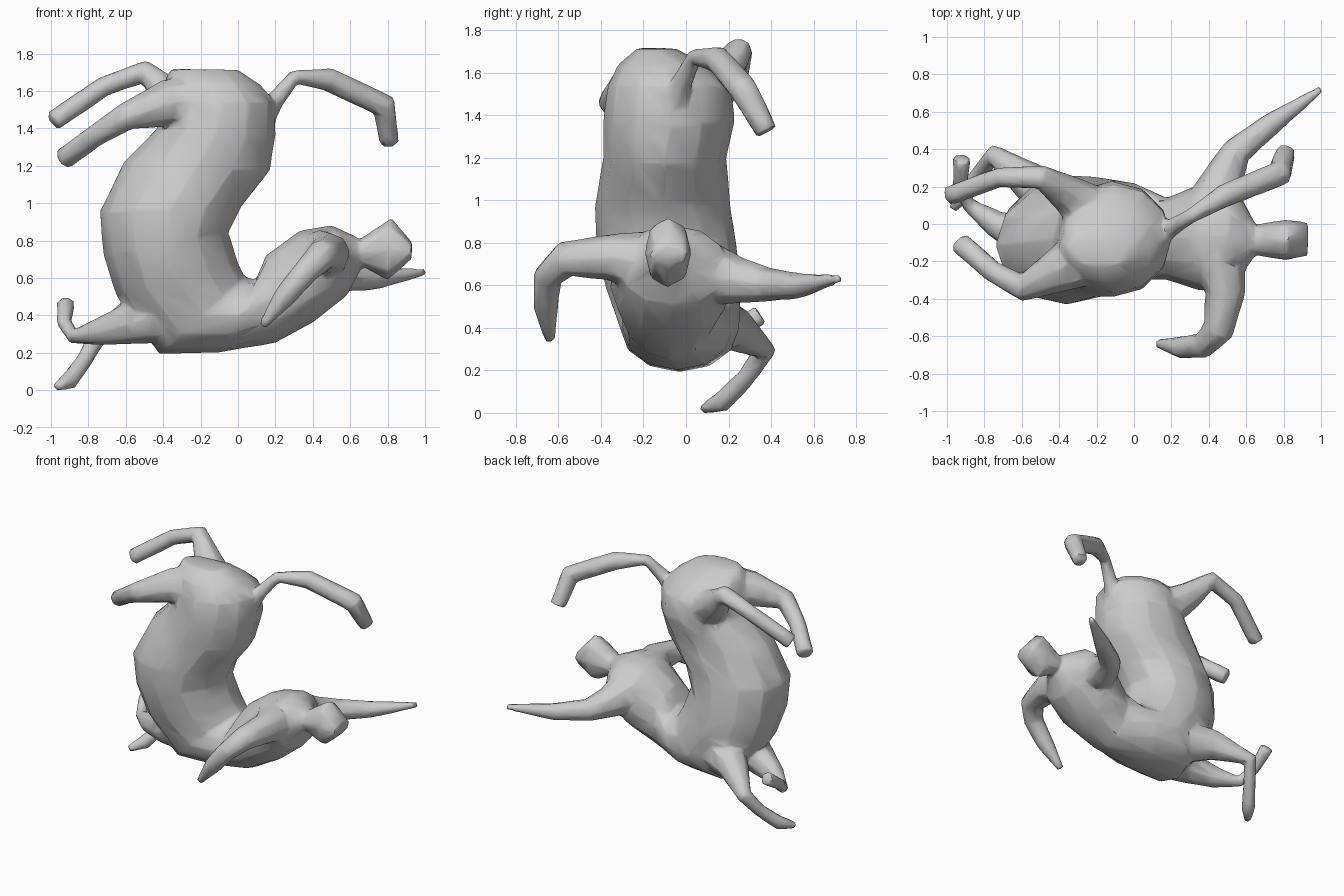
import bpy, bmesh, math
from mathutils import Vector

if "Cube" in bpy.data.objects:
    bpy.data.objects.remove(bpy.data.objects["Cube"])

parts = []


def loft(name, rings):
    """Skin a closed tube through a list of rings (lists of Vectors)."""
    bm = bmesh.new()
    loops = [[bm.verts.new(p) for p in ring] for ring in rings]
    n = len(loops[0])
    for a, b in zip(loops, loops[1:]):
        for i in range(n):
            j = (i + 1) % n
            bm.faces.new((a[i], a[j], b[j], b[i]))
    bm.faces.new(loops[0])
    bm.faces.new(loops[-1])
    bmesh.ops.recalc_face_normals(bm, faces=bm.faces)
    mesh = bpy.data.meshes.new(name)
    bm.to_mesh(mesh)
    bm.free()
    ob = bpy.data.objects.new(name, mesh)
    bpy.context.collection.objects.link(ob)
    parts.append(ob)
    return ob


def profile_tube(name, sections, sides=12, power=1.0):
    """Sections: outer x,z / inner x,z in the side plane, then y centre and half width."""
    rings = []
    for x1, z1, x2, z2, y, w in sections:
        c = Vector(((x1 + x2) / 2, y, (z1 + z2) / 2))
        u = Vector(((x2 - x1) / 2, 0, (z2 - z1) / 2))
        ring = []
        for i in range(sides):
            t = 2 * math.pi * i / sides
            ct, st = math.cos(t), math.sin(t)
            ring.append(c + u * math.copysign(abs(ct) ** power, ct)
                        + Vector((0, w * math.copysign(abs(st) ** power, st), 0)))
        rings.append(ring)
    return loft(name, rings)


def limb(name, path, sides=8):
    """Round tapering tube through x, y, z, radius points."""
    pts = [Vector(p[:3]) for p in path]
    rings, u = [], None
    for i, p in enumerate(pts):
        d = Vector()
        if i:
            d += (p - pts[i - 1]).normalized()
        if i < len(pts) - 1:
            d += (pts[i + 1] - p).normalized()
        d.normalize()
        u = d.orthogonal() if u is None else u - d * u.dot(d)
        u.normalize()
        v = d.cross(u)
        r = path[i][3]
        rings.append([p + r * (u * math.cos(2 * math.pi * k / sides)
                               + v * math.sin(2 * math.pi * k / sides))
                      for k in range(sides)])
    return loft(name, rings)


# S-shaped torso, from the raised rump down to the chest
profile_tube("torso", [
    (-.36, 1.715, 0.00, 1.71, -.14, .09),
    (-.40, 1.64, 0.12, 1.63, -.11, .21),
    (-.41, 1.52, 0.20, 1.54, -.08, .29),
    (-.43, 1.40, 0.20, 1.36, -.08, .31),
    (-.61, 1.22, 0.17, 1.17, -.10, .29),
    (-.74, 0.95, 0.02, 0.98, -.11, .32),
    (-.72, 0.72, -.05, 0.84, -.09, .33),
    (-.65, 0.50, 0.00, 0.68, -.06, .32),
    (-.42, 0.19, 0.04, 0.60, -.03, .28),
    (-.10, 0.20, 0.10, 0.59, -.04, .26),
    (0.20, 0.25, 0.15, 0.72, -.08, .22),
    (0.40, 0.36, 0.33, 0.85, -.07, .29),
    (0.58, 0.50, 0.50, 0.88, -.06, .26),
    (0.65, 0.63, 0.63, 0.82, -.08, .10)])

# Blocky head
profile_tube("head", [
    (0.58, 0.66, 0.58, 0.80, -.085, .09),
    (0.66, 0.66, 0.66, 0.81, -.085, .085),
    (0.80, 0.585, 0.82, 0.92, -.085, .11),
    (0.93, 0.70, 0.93, 0.79, -.080, .09)], sides=8, power=.9)

# Raised limbs and tail on the upper end
limb("upper_back_leg", [
    (-.22, .06, 1.45, .15), (-.37, .17, 1.57, .10), (-.50, .25, 1.70, .065),
    (-.72, .25, 1.62, .055), (-.99, .15, 1.435, .055)])
limb("upper_front_leg", [
    (-.18, -.14, 1.53, .18), (-.39, -.24, 1.53, .125), (-.60, -.34, 1.46, .075),
    (-.76, -.25, 1.36, .06), (-.93, -.10, 1.235, .06)])
limb("tail", [
    (.12, -.06, 1.42, .07), (.20, -.02, 1.55, .05), (.30, .04, 1.67, .04),
    (.48, .15, 1.66, .065), (.78, .27, 1.52, .07), (.81, .38, 1.32, .055)])

# Bent legs on the lower left
limb("lower_front_leg", [
    (-.35, -.12, .42, .17), (-.55, -.08, .36, .12), (-.74, 0.0, .31, .075),
    (-.88, .10, .285, .04), (-.93, .20, .36, .04), (-.92, .35, .46, .05)])
limb("lower_back_leg", [
    (-.35, .08, .42, .17), (-.55, .22, .40, .11), (-.75, .37, .29, .055),
    (-.82, .28, .16, .045), (-.90, .17, .05, .05), (-.97, .08, .015, .025)])

# Arms at the chest
limb("front_arm", [
    (.44, -.18, .70, .16), (.49, -.36, .73, .11), (.45, -.57, .72, .085),
    (.37, -.65, .64, .07), (.25, -.66, .50, .06), (.13, -.64, .34, .025)])
limb("back_arm", [
    (.42, .06, .66, .17), (.48, .25, .62, .11), (.55, .39, .60, .08),
    (.74, .54, .595, .06), (1.0, .72, .63, .02)])

# Fuse everything into one continuous low-poly skin
bpy.ops.object.select_all(action='DESELECT')
for ob in parts:
    ob.select_set(True)
body = parts[0]
bpy.context.view_layer.objects.active = body
bpy.ops.object.join()
body.name = "creature_body"

fuse = body.modifiers.new("fuse", 'REMESH')
fuse.mode = 'VOXEL'
fuse.voxel_size = 0.014
relax = body.modifiers.new("relax", 'SMOOTH')
relax.factor = 0.5
relax.iterations = 3
reduce = body.modifiers.new("reduce", 'DECIMATE')
reduce.ratio = 0.04
for m in list(body.modifiers):
    bpy.ops.object.modifier_apply(modifier=m.name)
bpy.ops.object.shade_smooth_by_angle(angle=math.radians(50))

# Settle on the ground
low = min(v.co.z for v in body.data.vertices)
for v in body.data.vertices:
    v.co.z -= low
